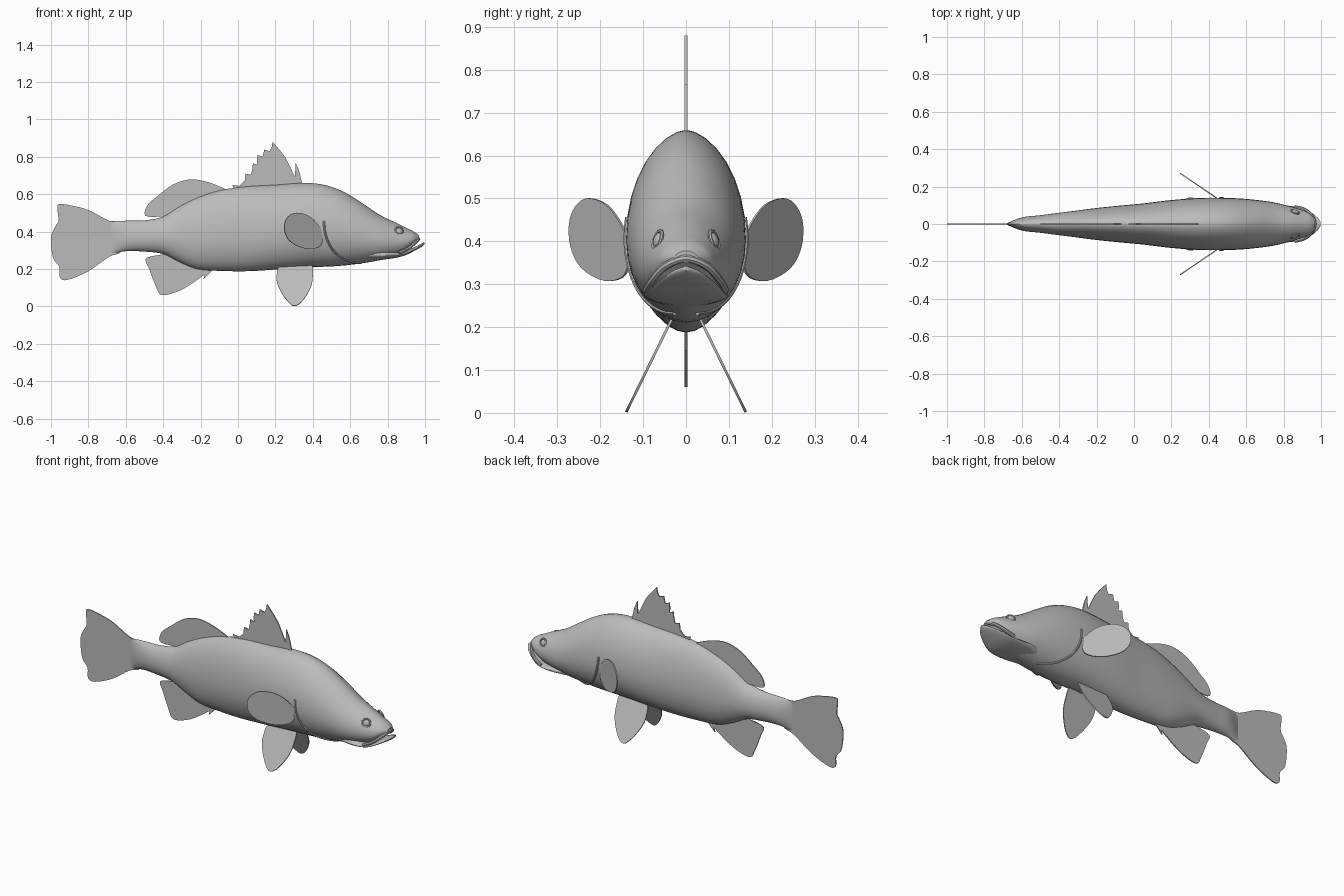
import bpy
import bmesh
from math import sin, cos, pi, radians
from mathutils import Vector

cube = bpy.data.objects.get("Cube")
if cube:
    bpy.data.objects.remove(cube, do_unlink=True)

grey = bpy.data.materials.new("plain grey")
grey.use_nodes = True
tone = (.5, .5, .5, 1)
grey.diffuse_color = tone
grey.node_tree.nodes["Principled BSDF"].inputs["Base Color"].default_value = tone


def finish(obj):
    """Give an object its material and smooth shading with sharp edges kept."""
    obj.data.materials.clear()
    obj.data.materials.append(grey)
    bpy.ops.object.select_all(action='DESELECT')
    obj.select_set(True)
    bpy.context.view_layer.objects.active = obj
    bpy.ops.object.shade_smooth_by_angle(angle=radians(40))
    return obj


def mesh_object(name, bm):
    bmesh.ops.recalc_face_normals(bm, faces=bm.faces)
    mesh = bpy.data.meshes.new(name)
    bm.to_mesh(mesh)
    bm.free()
    obj = bpy.data.objects.new(name, mesh)
    bpy.context.collection.objects.link(obj)
    return finish(obj)


def smooth(points, steps, closed=False):
    """Pass a smooth spline through points of any dimension."""
    pts = [Vector(p) for p in points]
    n = len(pts)
    pick = (lambda i: pts[i % n]) if closed else (lambda i: pts[max(0, min(n - 1, i))])
    result = []
    for i in range(n if closed else n - 1):
        a, b, c, d = (pick(i + k) for k in (-1, 0, 1, 2))
        for s in range(steps):
            t = s / steps
            result.append(b + (c - a) * (t / 2) + (a * 2 - b * 5 + c * 4 - d) * (t * t / 2)
                          + (b * 3 - a - c * 3 + d) * (t ** 3 / 2))
    return result if closed else result + [pts[-1]]


def section_point(row, angle):
    """Point on the egg-shaped cross-section of a row (x, bottom, top, half width)."""
    x, low, high, width = row
    mid = low + .44 * (high - low)
    rise = sin(angle)
    across = cos(angle)
    if rise > 0:
        across *= abs(across) ** .15
    return Vector((x, width * across, mid + rise * (high - mid if rise > 0 else mid - low)))


def loft(name, rows, sides=32):
    bm = bmesh.new()
    rings = [[bm.verts.new(section_point(r, 2 * pi * k / sides)) for k in range(sides)]
             for r in rows]
    for a, b in zip(rings, rings[1:]):
        for k in range(sides):
            j = (k + 1) % sides
            bm.faces.new((a[k], a[j], b[j], b[k]))
    bm.faces.new(rings[0])
    bm.faces.new(rings[-1])
    return mesh_object(name, bm)


def fin(name, outline, place=lambda x, z: (x, 0, z), offset=(0, 1, 0), rounded=True):
    """Thin plate from a side outline, set in space by the place function."""
    if rounded:
        outline = smooth(outline, 4, closed=True)
    thick = Vector(offset).normalized() * .006
    bm = bmesh.new()
    face = bm.faces.new([bm.verts.new(Vector(place(*p)) - thick / 2) for p in outline])
    out = bmesh.ops.extrude_face_region(bm, geom=[face], use_keep_orig=True)
    bmesh.ops.translate(bm, vec=thick,
                        verts=[v for v in out["geom"] if isinstance(v, bmesh.types.BMVert)])
    return mesh_object(name, bm)


def tube(name, points, radius):
    curve = bpy.data.curves.new(name, 'CURVE')
    curve.dimensions = '3D'
    curve.bevel_depth = radius
    curve.bevel_resolution = 2
    curve.use_fill_caps = True
    line = curve.splines.new('POLY')
    line.points.add(len(points) - 1)
    for target, p in zip(line.points, points):
        target.co = (*p, 1)
    obj = bpy.data.objects.new(name, curve)
    bpy.context.collection.objects.link(obj)
    bpy.ops.object.select_all(action='DESELECT')
    obj.select_set(True)
    bpy.context.view_layer.objects.active = obj
    bpy.ops.object.convert(target='MESH')
    return finish(bpy.context.view_layer.objects.active)


# Body: x, bottom, top, half width
body_rows = smooth([
    (-.68, .28, .455, .004), (-.6, .295, .458, .035), (-.5, .293, .46, .047),
    (-.4, .28, .48, .06), (-.32, .24, .53, .07), (-.22, .2, .58, .083),
    (-.1, .19, .62, .096), (.05, .188, .642, .11), (.2, .197, .65, .128),
    (.35, .208, .66, .139), (.46, .212, .65, .14), (.56, .218, .615, .137),
    (.66, .23, .555, .128), (.76, .247, .488, .113), (.85, .268, .445, .09),
    (.9, .29, .42, .075), (.94, .327, .4, .056), (.968, .352, .378, .025)], 4)
loft("body", body_rows)


def on_body(x, angle):
    for a, b in zip(body_rows, body_rows[1:]):
        if a[0] <= x <= b[0]:
            return section_point(a.lerp(b, (x - a[0]) / (b[0] - a[0])), angle)


# Lower jaw, reaching past the snout
jaw_rows = smooth([(.7, .245, .32, .085), (.8, .253, .3, .098), (.88, .268, .292, .09),
                   (.94, .295, .316, .066), (.98, .317, .336, .036), (.998, .332, .343, .008)], 4)
loft("lower_jaw", jaw_rows)

# Upper lip, one arch across the mouth
lip = smooth([(.86, -.092, .286), (.91, -.078, .31), (.95, -.047, .343), (.966, 0, .36),
              (.95, .047, .343), (.91, .078, .31), (.86, .092, .286)], 5)
tube("upper_lip", lip, .009)

# Fins on the centre line
fin("tail_fin", [(-.62, .44), (-.69, .458), (-.8, .515), (-.88, .537), (-.945, .547),
                 (-.966, .535), (-.96, .46), (-.975, .43), (-.998, .38), (-.998, .31),
                 (-.985, .25), (-.955, .21), (-.952, .153), (-.91, .142), (-.8, .188),
                 (-.69, .265), (-.62, .3)])
fin("rear_dorsal_fin", [(-.06, .61), (-.12, .65), (-.2, .674), (-.27, .677), (-.35, .65),
                        (-.43, .59), (-.485, .54), (-.495, .485), (-.42, .48),
                        (-.34, .49), (-.2, .55)])
fin("anal_fin", [(-.14, .205), (-.19, .162), (-.3, .09), (-.405, .06), (-.44, .11),
                 (-.475, .2), (-.493, .255), (-.42, .275), (-.35, .28), (-.24, .24)])
fin("anal_spine", [(-.13, .2), (-.185, .145), (-.17, .2)], rounded=False)

# Spiny dorsal fin: scalloped edge between rising spine tips
tips = [(-.03, .65), (.04, .71), (.08, .765), (.105, .81), (.14, .838), (.185, .88)]
edge = []
for (x1, z1), (x2, z2) in zip(tips, tips[1:]):
    edge += [(x1, z1), (x1 + .3 * (x2 - x1) + .016, z1 + .1 * (z2 - z1) - .012),
             (x2 - .004, z1 + .45 * (z2 - z1) - .004)]
edge += [tips[-1], (.22, .84), (.255, .795), (.325, .65), (.3, .62), (-.02, .62)]
fin("spiny_dorsal_fin", edge, rounded=False)
fin("front_dorsal_spine", [(.29, .64), (.305, .7), (.308, .767), (.325, .73), (.348, .64)],
    rounded=False)

for side, label in ((1, "left"), (-1, "right")):
    # Paired fins, splayed away from the body
    fin(label + "_pectoral_fin",
        [(.45, .4), (.44, .325), (.37, .308), (.29, .338), (.252, .39), (.25, .45),
         (.28, .49), (.325, .5), (.39, .475)],
        lambda x, z: (x, side * (.14 + .68 * (.44 - x)), z), (.68, side, 0))
    fin(label + "_pelvic_fin",
        [(.22, .21), (.207, .16), (.214, .11), (.255, .04), (.3, .002), (.345, .03),
         (.388, .1), (.4, .165), (.39, .225), (.3, .23)],
        lambda x, z: (x, side * (.035 + .49 * (.215 - z)), z), (0, side, .49))

    # Gill cover edge
    path = []
    for i in range(17):
        t = i / 16
        p = on_body(.46 + .2 * t * t, radians(12 - 90 * t))
        path.append((p.x, side * p.y, p.z))
    tube(label + "_gill_edge", path, .006)

    # Eye and its rim
    spot = on_body(.862, radians(38))
    spot.y *= side
    facing = Vector((.35, side, .35)).to_track_quat('Z', 'Y')
    bpy.ops.mesh.primitive_uv_sphere_add(segments=20, ring_count=10, radius=.018, location=spot)
    eye = bpy.context.object
    eye.name = label + "_eye"
    eye.scale.z = .5
    eye.rotation_euler = facing.to_euler()
    finish(eye)
    bpy.ops.mesh.primitive_torus_add(major_radius=.022, minor_radius=.005, major_segments=24,
                                     minor_segments=8, location=spot,
                                     rotation=facing.to_euler())
    rim = bpy.context.object
    rim.name = label + "_eye_rim"
    finish(rim)
